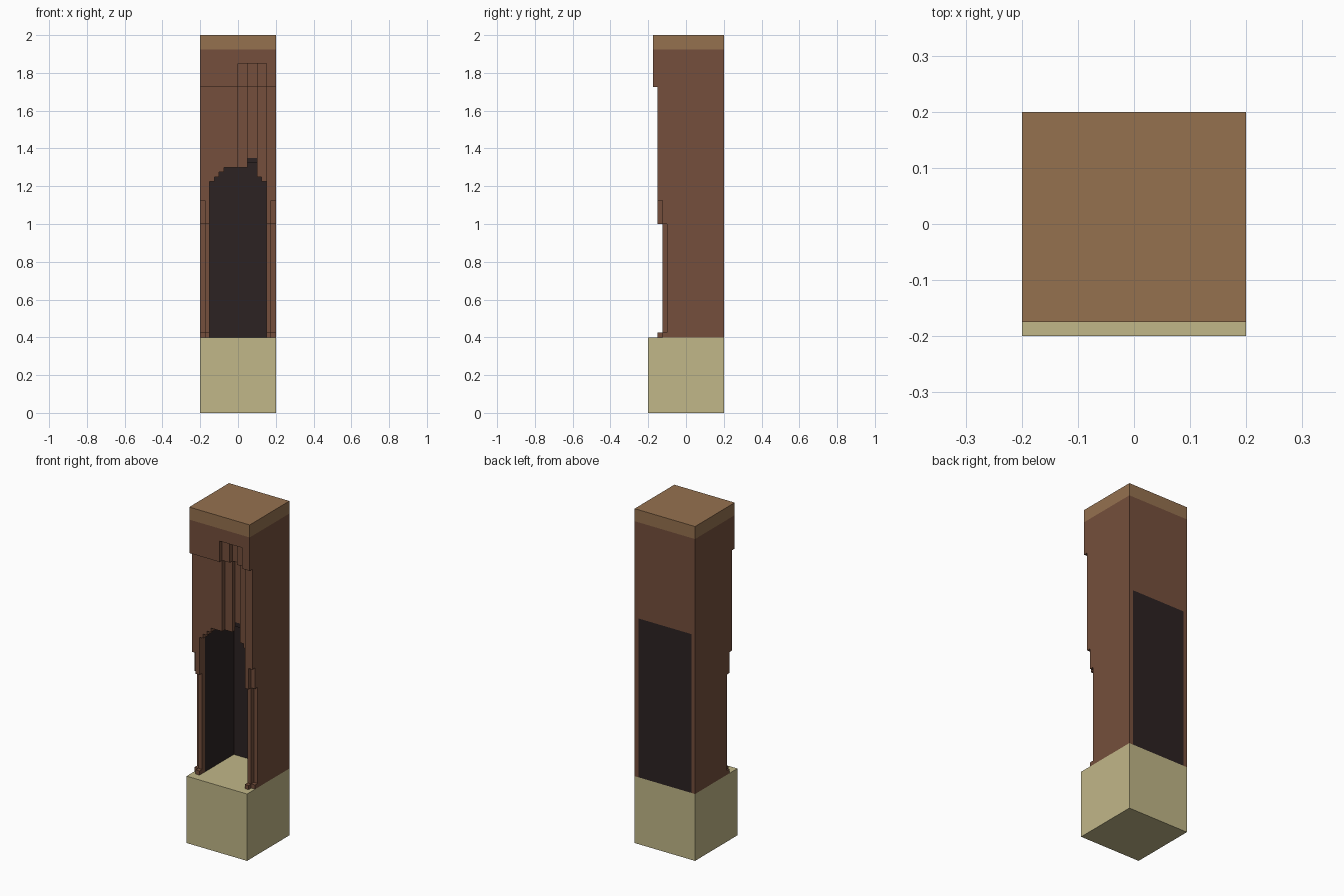
import bpy, bmesh

cube = bpy.data.objects.get("Cube")
if cube:
    bpy.data.objects.remove(cube, do_unlink=True)


def material(name, rgb):
    lin = [(c / 255 / 12.92) if c <= 10 else ((c / 255 + 0.055) / 1.055) ** 2.4 for c in rgb]
    m = bpy.data.materials.new(name)
    m.use_nodes = True
    m.diffuse_color = (*lin, 1)
    m.node_tree.nodes["Principled BSDF"].inputs["Base Color"].default_value = (*lin, 1)
    return m


brown = material("brown brick", (117, 79, 60))
wood = material("light wood", (149, 113, 79))
tan = material("tan stone", (193, 183, 136))
soot = material("soot black", (44, 34, 34))


def plate(name, outline, y0, y1, mat):
    """Extrude an x-z outline from depth y0 to y1."""
    bm = bmesh.new()
    face = bm.faces.new([bm.verts.new((x, y0, z)) for x, z in outline])
    ext = bmesh.ops.extrude_face_region(bm, geom=[face], use_keep_orig=True)
    for v in ext["geom"]:
        if isinstance(v, bmesh.types.BMVert):
            v.co.y = y1
    bmesh.ops.recalc_face_normals(bm, faces=bm.faces)
    mesh = bpy.data.meshes.new(name)
    bm.to_mesh(mesh)
    bm.free()
    mesh.materials.append(mat)
    ob = bpy.data.objects.new(name, mesh)
    bpy.context.collection.objects.link(ob)
    return ob


def box(name, x0, x1, y0, y1, z0, z1, mat):
    return plate(name, [(x0, z0), (x1, z0), (x1, z1), (x0, z1)], y0, y1, mat)


# Base block and top slab
box("base_block", -0.2, 0.2, -0.2, 0.2, 0, 0.4, tan)
box("top_slab", -0.2, 0.2, -0.175, 0.2, 1.925, 2, wood)

# Outer shell around the firebox
box("upper_body", -0.2, 0.2, -0.1, 0.2, 1.35, 1.925, brown)
for side, s in (("left", 1), ("right", -1)):
    box(side + "_wall", *sorted((s * 0.175, s * 0.2)), -0.1, 0.2, 0.4, 1.35, brown)
    box(side + "_foot", *sorted((s * 0.15, s * 0.175)), -0.15, -0.125, 0.4, 0.425, brown)

# Black firebox lining: inverted U plus back panel
plate("firebox_lining",
      [(-0.175, 0.4), (-0.15, 0.4), (-0.15, 1.325), (0.15, 1.325), (0.15, 0.4),
       (0.175, 0.4), (0.175, 1.35), (-0.175, 1.35)], -0.1, 0.175, soot)
box("firebox_back", -0.175, 0.175, 0.175, 0.2, 0.4, 1.35, soot)

# Stepped arch edges, shared by the front layers
arch_left = [(-0.15, 1.225), (-0.125, 1.225), (-0.125, 1.25), (-0.1, 1.25),
             (-0.1, 1.275), (-0.075, 1.275), (-0.075, 1.3)]
arch_right = [(0.1, 1.25), (0.125, 1.25), (0.125, 1.225), (0.15, 1.225)]

# Inner front layer: jambs, arch and the deepest flue groove
plate("front_inner_layer",
      [(-0.2, 0.4), (-0.15, 0.4)] + arch_left +
      [(0.05, 1.3), (0.05, 1.725), (0.1, 1.725)] + arch_right +
      [(0.15, 0.4), (0.2, 0.4), (0.2, 0.425), (0.175, 0.425), (0.175, 1.0), (0.2, 1.0),
       (0.2, 1.925), (-0.2, 1.925),
       (-0.2, 1.0), (-0.175, 1.0), (-0.175, 0.425), (-0.2, 0.425)],
      -0.125, -0.1, brown)

# Middle front layer: breast above the jambs with a wide flue groove
plate("front_middle_layer",
      [(-0.175, 1.0), (-0.15, 1.0)] + arch_left +
      [(0, 1.3), (0, 1.725), (0.05, 1.725), (0.05, 1.85), (0.1, 1.85), (0.1, 1.725),
       (0.15, 1.725), (0.15, 1.0), (0.175, 1.0), (0.175, 1.125), (0.2, 1.125),
       (0.2, 1.925), (-0.2, 1.925), (-0.2, 1.125), (-0.175, 1.125)],
      -0.15, -0.125, brown)

# Projecting brow under the slab, notched by the groove
plate("front_brow",
      [(-0.2, 1.725), (0, 1.725), (0, 1.85), (0.15, 1.85), (0.15, 1.725),
       (0.2, 1.725), (0.2, 1.925), (-0.2, 1.925)],
      -0.175, -0.15, brown)
